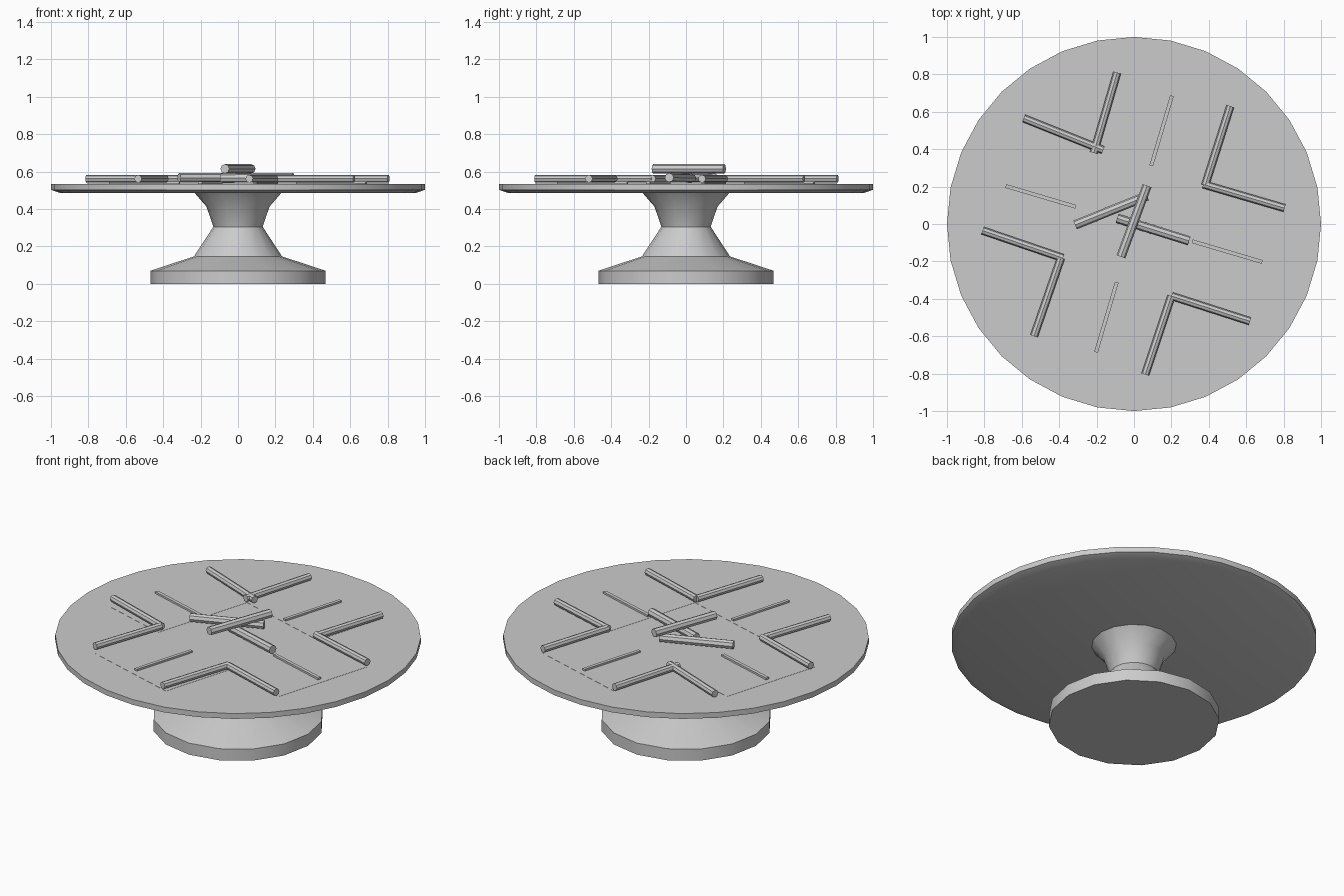
import bpy, bmesh, math
from mathutils import Vector, Matrix

if "Cube" in bpy.data.objects:
    bpy.data.objects.remove(bpy.data.objects["Cube"])

TOP = 0.535
TURN = math.radians(-16.5)


def add_object(name, bm, smooth=True):
    bmesh.ops.recalc_face_normals(bm, faces=bm.faces[:])
    mesh = bpy.data.meshes.new(name)
    bm.to_mesh(mesh)
    bm.free()
    obj = bpy.data.objects.new(name, mesh)
    bpy.context.collection.objects.link(obj)
    if smooth:
        bpy.ops.object.select_all(action='DESELECT')
        obj.select_set(True)
        bpy.context.view_layer.objects.active = obj
        bpy.ops.object.shade_smooth_by_angle(angle=math.radians(30))
    return obj


def lathe(name, profile, sides, cap_bottom=True, cap_top=True):
    bm = bmesh.new()
    rings = [[bm.verts.new((r * math.cos(2 * math.pi * i / sides),
                            r * math.sin(2 * math.pi * i / sides), z))
              for i in range(sides)] for r, z in profile]
    for a, b in zip(rings, rings[1:]):
        for i in range(sides):
            j = (i + 1) % sides
            bm.faces.new((a[i], a[j], b[j], b[i]))
    if cap_bottom:
        bm.faces.new(rings[0][::-1])
    if cap_top:
        bm.faces.new(rings[-1])
    return add_object(name, bm)


def rod(name, start, end, radius):
    a, b = Vector(start), Vector(end)
    rot = (b - a).to_track_quat('Z', 'Y').to_matrix().to_4x4()
    bm = bmesh.new()
    bmesh.ops.create_cone(bm, cap_ends=True, segments=8, radius1=radius,
                          radius2=radius, depth=(b - a).length,
                          matrix=Matrix.Translation((a + b) / 2) @ rot)
    return add_object(name, bm, smooth=False)


def slab(name, size, centre, angle):
    bm = bmesh.new()
    bmesh.ops.create_cube(bm, size=1, matrix=Matrix.Rotation(angle, 4, 'Z')
                          @ Matrix.Translation(centre) @ Matrix.Diagonal((*size, 1)))
    return add_object(name, bm, smooth=False)


# Pedestal and round top
lathe("pedestal", [(0.468, 0), (0.468, 0.07), (0.235, 0.147), (0.132, 0.305),
                   (0.168, 0.412), (0.235, 0.49)], 16, cap_top=False)
lathe("round_top", [(0.955, 0.487), (1.0, 0.503), (1.0, TOP)], 32)

# Cross panels, flush with the top, and their centre strips
for k in range(4):
    angle = TURN + k * math.pi / 2
    slab(f"cross_panel_{k}", (0.44, 0.62, 0.004), (0.53, 0, TOP - 0.001), angle)
    slab(f"centre_strip_{k}", (0.39, 0.02, 0.014), (0.52, 0, TOP + 0.005), angle)

# Pairs of rods in the four corners of the cross
corner_rods = [
    ((0.38, 0.205), (0.515, 0.63)), ((0.37, 0.212), (0.805, 0.085)),
    ((-0.215, 0.38), (-0.09, 0.81)), ((-0.165, 0.395), (-0.59, 0.565)),
    ((-0.38, -0.182), (-0.81, -0.035)), ((-0.39, -0.18), (-0.535, -0.6)),
    ((0.2, -0.385), (0.62, -0.52)), ((0.2, -0.385), (0.06, -0.805)),
]
for k, (a, b) in enumerate(corner_rods):
    rod(f"corner_rod_{k}", (*a, 0.562), (*b, 0.562), 0.021)

# Three loose rods stacked in the middle
rod("loose_rod_lower", (-0.09, 0.03, 0.565), (0.295, -0.09, 0.568), 0.025)
rod("loose_rod_middle", (-0.315, -0.005, 0.567), (0.07, 0.15, 0.567), 0.025)
rod("loose_rod_upper", (-0.07, -0.175, 0.615), (0.07, 0.205, 0.615), 0.025)
